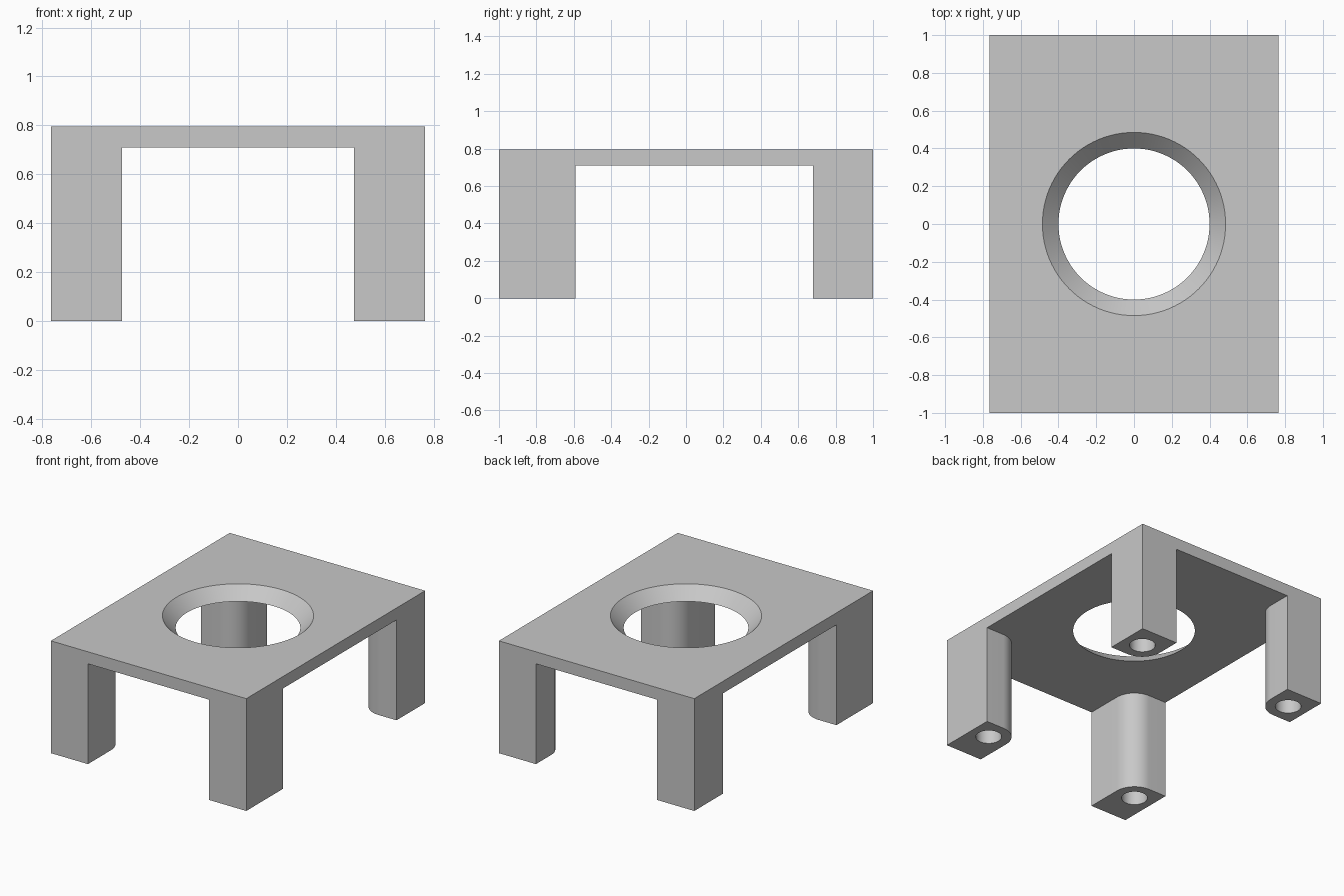
import bpy, bmesh, math

if "Cube" in bpy.data.objects:
    bpy.data.objects.remove(bpy.data.objects["Cube"], do_unlink=True)

HALF_X, HALF_Y = 0.765, 1.0
TOP, UNDER = 0.795, 0.71
LEG_X, LEG_FRONT, LEG_BACK = 0.29, 0.41, 0.32
ROUND, BORE_RADIUS, BORE_DEPTH = 0.15, 0.085, 0.5

grey = bpy.data.materials.new("plain grey")
grey.use_nodes = True
colour = (0.58, 0.58, 0.58, 1)
grey.diffuse_color = colour
grey.node_tree.nodes["Principled BSDF"].inputs["Base Color"].default_value = colour


def prism(name, outline, z0, z1):
    """Extrude a flat outline from z0 up to z1."""
    bm = bmesh.new()
    face = bm.faces.new([bm.verts.new((x, y, z0)) for x, y in outline])
    grown = bmesh.ops.extrude_face_region(bm, geom=[face])["geom"]
    top = [v for v in grown if isinstance(v, bmesh.types.BMVert)]
    bmesh.ops.translate(bm, verts=top, vec=(0, 0, z1 - z0))
    return finish(name, bm)


def cone(name, x, y, z0, z1, r0, r1, sides):
    bm = bmesh.new()
    bmesh.ops.create_cone(bm, cap_ends=True, segments=sides,
                          radius1=r0, radius2=r1, depth=z1 - z0)
    bmesh.ops.translate(bm, verts=bm.verts, vec=(x, y, (z0 + z1) / 2))
    return finish(name, bm)


def finish(name, bm):
    bmesh.ops.recalc_face_normals(bm, faces=bm.faces)
    mesh = bpy.data.meshes.new(name)
    bm.to_mesh(mesh)
    bm.free()
    mesh.materials.append(grey)
    obj = bpy.data.objects.new(name, mesh)
    bpy.context.collection.objects.link(obj)
    return obj


def combine(target, tool, operation):
    mod = target.modifiers.new(operation.lower(), 'BOOLEAN')
    mod.operation, mod.object, mod.solver = operation, tool, 'EXACT'
    bpy.context.view_layer.objects.active = target
    bpy.ops.object.modifier_apply(modifier=mod.name)
    bpy.data.objects.remove(tool, do_unlink=True)


# Top plate
stand = prism("stand", [(-HALF_X, -HALF_Y), (HALF_X, -HALF_Y),
                        (HALF_X, HALF_Y), (-HALF_X, HALF_Y)], UNDER, TOP)

# Four legs, each with its inward corner rounded
corners = [(sx, sy) for sx in (-1, 1) for sy in (-1, 1)]
bores = []
for sx, sy in corners:
    ix = HALF_X - LEG_X
    iy = HALF_Y - (LEG_FRONT if sy < 0 else LEG_BACK)
    cx, cy = ix + ROUND, iy + ROUND
    arc = [(cx - ROUND * math.cos(a), cy - ROUND * math.sin(a))
           for a in (math.pi / 2 * i / 16 for i in range(17))]
    outline = arc + [(HALF_X, iy), (HALF_X, HALF_Y), (ix, HALF_Y)]
    leg = prism("leg", [(sx * x, sy * y) for x, y in outline], 0, TOP)
    combine(stand, leg, 'UNION')
    bores.append((sx * cx, sy * cy))

# Screw bores in the feet
for x, y in bores:
    bore = cone("bore", x, y, -0.1, BORE_DEPTH, BORE_RADIUS, BORE_RADIUS, 32)
    combine(stand, bore, 'DIFFERENCE')

# Large funnel opening through the plate
extra = 0.02
funnel = cone("funnel", 0, 0, UNDER - extra, TOP + extra,
              0.40 - extra, 0.485 + extra, 96)
combine(stand, funnel, 'DIFFERENCE')

bpy.ops.object.select_all(action='DESELECT')
stand.select_set(True)
bpy.context.view_layer.objects.active = stand
bpy.ops.object.shade_smooth_by_angle(angle=math.radians(30))
